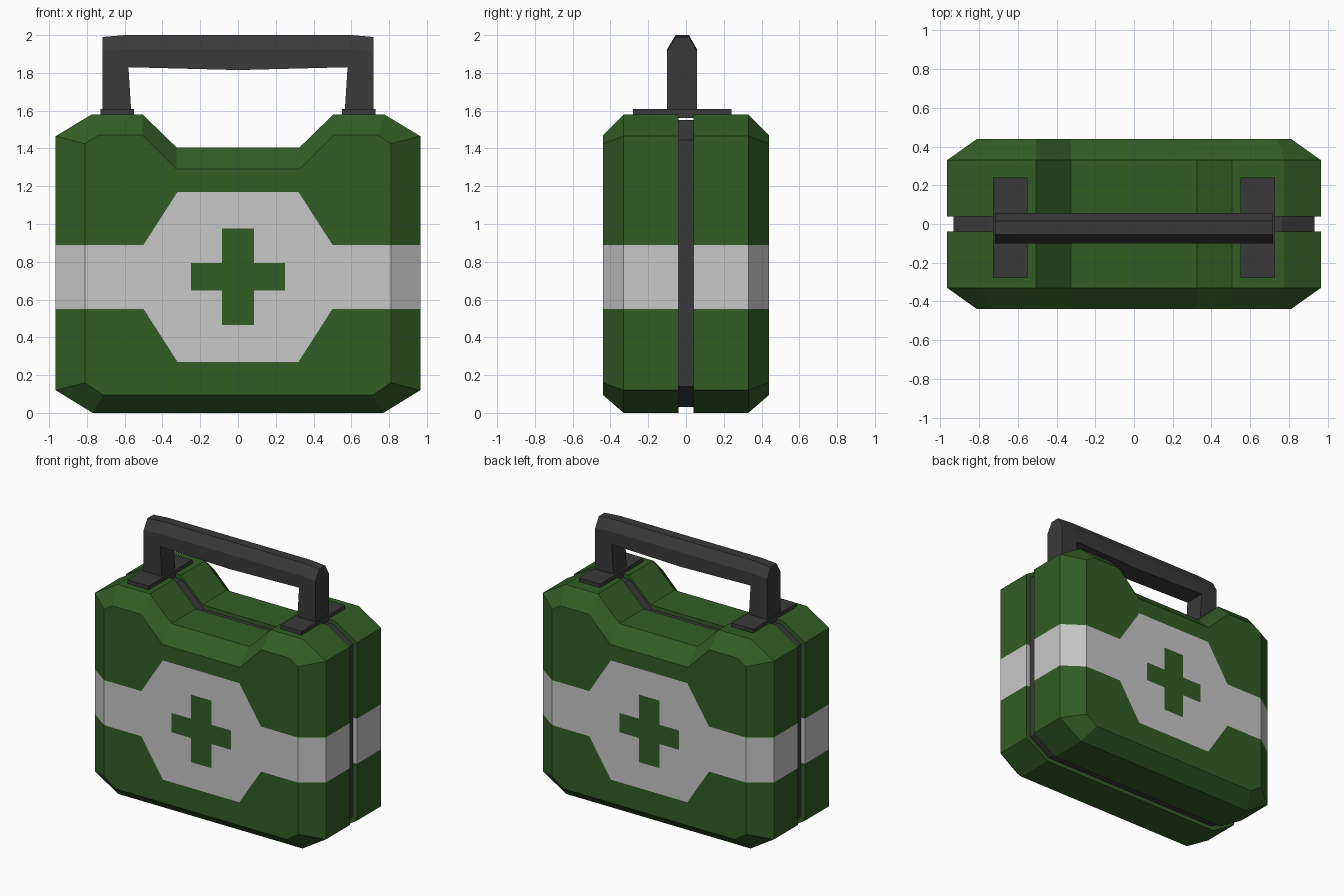
import bpy
import bmesh
from mathutils import Vector

if "Cube" in bpy.data.objects:
    bpy.data.objects.remove(bpy.data.objects["Cube"], do_unlink=True)


def material(name, color):
    m = bpy.data.materials.new(name)
    m.use_nodes = True
    m.diffuse_color = (*color, 1)
    m.node_tree.nodes["Principled BSDF"].inputs["Base Color"].default_value = (*color, 1)
    return m


green = material("case green", (0.032, 0.11, 0.019))
white = material("band white", (0.58, 0.58, 0.58))
dark = material("dark plastic", (0.042, 0.042, 0.042))


def mirrored(half):
    """Close an x-symmetric outline, sharing points that lie on the axis."""
    return half + [(-x, z) for x, z in reversed(half) if x > 0]


def loft(rings):
    """Join outlines given as (y, points) into a closed solid."""
    bm = bmesh.new()
    loops = [[bm.verts.new((x, y, z)) for x, z in pts] for y, pts in rings]
    for a, b in zip(loops, loops[1:]):
        n = len(a)
        for i in range(n):
            j = (i + 1) % n
            bm.faces.new((a[i], a[j], b[j], b[i]))
    bm.faces.new(loops[0])
    bm.faces.new(loops[-1])
    bmesh.ops.recalc_face_normals(bm, faces=bm.faces)
    return bm


def finish(bm, name, *mats):
    mesh = bpy.data.meshes.new(name)
    bm.to_mesh(mesh)
    bm.free()
    for m in mats:
        mesh.materials.append(m)
    ob = bpy.data.objects.new(name, mesh)
    bpy.context.collection.objects.link(ob)
    return ob


# Painted pattern: a band, a hexagonal badge and a cross, around height MID
MID = 0.72
BAND, BADGE = 0.17, 0.45
SLOPE = Vector((0.28, 0, 0.18))
REACH = SLOPE.dot((0.5, 0, BAND))
ARM_X, ARM_Z, BAR_X, BAR_Z = 0.085, 0.255, 0.248, 0.073


def cut(bm, co, no, panel_only=True):
    faces = [f for f in bm.faces
             if not panel_only or abs(f.calc_center_median().y) > 0.435]
    geom = set(faces)
    for f in faces:
        geom.update(f.edges)
        geom.update(f.verts)
    bmesh.ops.bisect_plane(bm, geom=list(geom), dist=1e-4, plane_co=co, plane_no=no)


def is_white(c):
    x, z = abs(c.x), abs(c.z - MID)
    if abs(c.y) > 0.435:
        if (x < ARM_X and z < ARM_Z) or (x < BAR_X and z < BAR_Z):
            return False
        if z < BADGE and SLOPE.dot((x, 0, z)) < REACH:
            return True
    return z < BAND


# Two case shells with bevelled outer panels
rim = mirrored([(0.77, 0), (0.965, 0.12), (0.965, 1.465), (0.775, 1.58),
                (0.505, 1.58), (0.325, 1.405)])
panel = mirrored([(0.715, 0.095), (0.81, 0.16), (0.81, 1.425), (0.74, 1.47),
                  (0.505, 1.47), (0.325, 1.29)])
for side, name in ((-1, "front_shell"), (1, "back_shell")):
    bm = loft([(0.04 * side, rim), (0.33 * side, rim), (0.44 * side, panel)])
    for s in (-1, 1):
        cut(bm, (0, 0, MID + s * BAND), (0, 0, 1), panel_only=False)
        for h in (BADGE, ARM_Z, BAR_Z):
            cut(bm, (0, 0, MID + s * h), (0, 0, 1))
        for w in (ARM_X, BAR_X):
            cut(bm, (s * w, 0, 0), (1, 0, 0))
        for t in (-1, 1):
            cut(bm, (s * 0.5, 0, MID + t * BAND), (s * SLOPE.x, 0, t * SLOPE.z))
    for f in bm.faces:
        f.material_index = int(is_white(f.calc_center_median()))
    finish(bm, name, green, white)

# Dark seam between the shells
seam = mirrored([(0.755, 0.03), (0.932, 0.14), (0.932, 1.445), (0.765, 1.55),
                 (0.495, 1.55), (0.315, 1.375)])
finish(loft([(-0.045, seam), (0.045, seam)]), "seam_gasket", dark)

# Handle mounting plates
for s, name in ((1, "left_handle_plate"), (-1, "right_handle_plate")):
    pts = [(s * x, z) for x, z in ((0.55, 1.56), (0.727, 1.56),
                                   (0.727, 1.608), (0.55, 1.608))]
    finish(loft([(-0.28, pts), (0.24, pts)]), name, dark)


# Handle with a chamfered top
def arch(top):
    return mirrored([(0, 1.815), (0.58, 1.83), (0.565, 1.59), (0.718, 1.59),
                     (0.718, top - 0.01), (0.6, top)])


finish(loft([(-0.1, arch(1.925)), (-0.055, arch(2)), (0.015, arch(2)),
             (0.058, arch(1.925))]), "carry_handle", dark)
